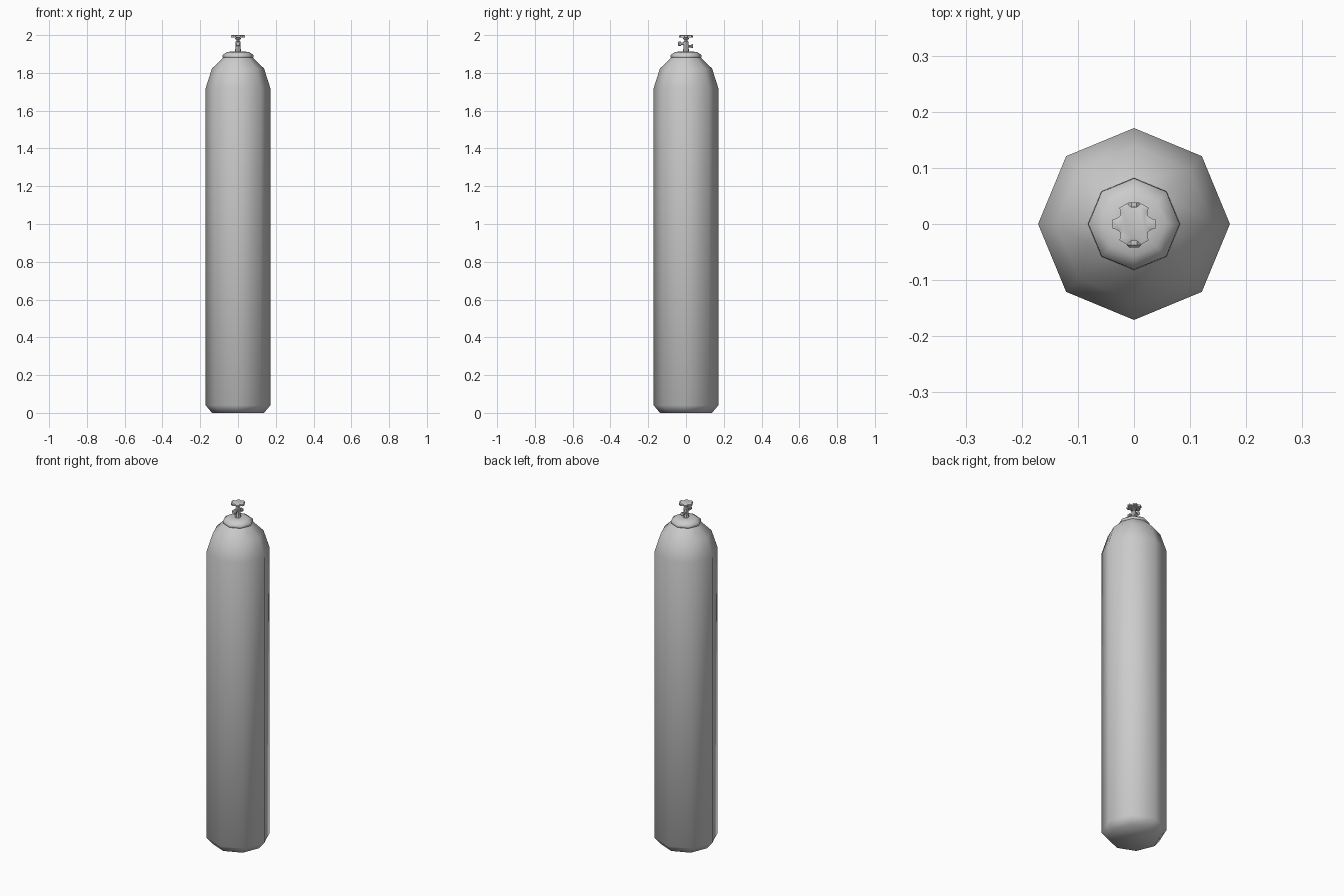
import bpy, bmesh
from math import pi, cos, sin, radians

if "Cube" in bpy.data.objects:
    bpy.data.objects.remove(bpy.data.objects["Cube"])


def finish(name, bm, angle):
    bmesh.ops.recalc_face_normals(bm, faces=bm.faces)
    me = bpy.data.meshes.new(name)
    bm.to_mesh(me)
    bm.free()
    ob = bpy.data.objects.new(name, me)
    bpy.context.collection.objects.link(ob)
    bpy.ops.object.select_all(action='DESELECT')
    ob.select_set(True)
    bpy.context.view_layer.objects.active = ob
    bpy.ops.object.shade_smooth_by_angle(angle=radians(angle))
    return ob


def lathe(name, profile, sides=8, angle=60, turn=0.0):
    """Capped solid of revolution about z from (radius, height) pairs."""
    bm = bmesh.new()
    rings = [[bm.verts.new((r * cos(turn + 2 * pi * i / sides),
                            r * sin(turn + 2 * pi * i / sides), z))
              for i in range(sides)] for r, z in profile]
    for a, b in zip(rings, rings[1:]):
        for i in range(sides):
            j = (i + 1) % sides
            bm.faces.new((a[i], a[j], b[j], b[i]))
    bm.faces.new(rings[0])
    bm.faces.new(rings[-1])
    return finish(name, bm, angle)


# Tank body and neck collar
lathe("tank_body", [(0.138, 0), (0.171, 0.04), (0.171, 1.72),
                    (0.138, 1.823), (0.075, 1.885), (0.07, 1.89)])
lathe("neck_collar", [(0.075, 1.876), (0.082, 1.883), (0.081, 1.895),
                      (0.057, 1.911), (0.03, 1.913)])

# Valve body and spindle
lathe("valve_stem", [(0.017, 1.91), (0.014, 1.93), (0.014, 1.966),
                     (0.008, 1.969), (0.008, 1.976), (0.016, 1.979),
                     (0.016, 1.985), (0.008, 1.987), (0.008, 1.993)], angle=40)

# Side outlets: larger one to the front, smaller one to the back
for name, z, rot, prof in (
        ("front_outlet", 1.954, pi / 2,
         [(0.008, 0), (0.008, 0.026), (0.014, 0.026), (0.014, 0.037), (0.009, 0.042)]),
        ("back_outlet", 1.942, -pi / 2,
         [(0.007, 0), (0.007, 0.03), (0.011, 0.03), (0.011, 0.038)])):
    ob = lathe(name, prof, angle=40, turn=pi / 8)
    ob.location = (0, 0, z)
    ob.rotation_euler = (rot, 0, 0)

# Hand wheel: six flat lobes with scallops between them
bm = bmesh.new()
outline = []
for k in range(6):
    for deg, r in ((-12, 0.039), (12, 0.039), (18, 0.032), (30, 0.029), (42, 0.032)):
        a = radians(60 * k + deg)
        outline.append((r * cos(a), r * sin(a)))
low = [bm.verts.new((x, y, 1.988)) for x, y in outline]
high = [bm.verts.new((x, y, 1.998)) for x, y in outline]
crown = [bm.verts.new((x * 0.8, y * 0.8, 2.0)) for x, y in outline]
n = len(outline)
for a, b in ((low, high), (high, crown)):
    for i in range(n):
        j = (i + 1) % n
        bm.faces.new((a[i], a[j], b[j], b[i]))
bm.faces.new(low)
bm.faces.new(crown)
finish("hand_wheel", bm, 40)
